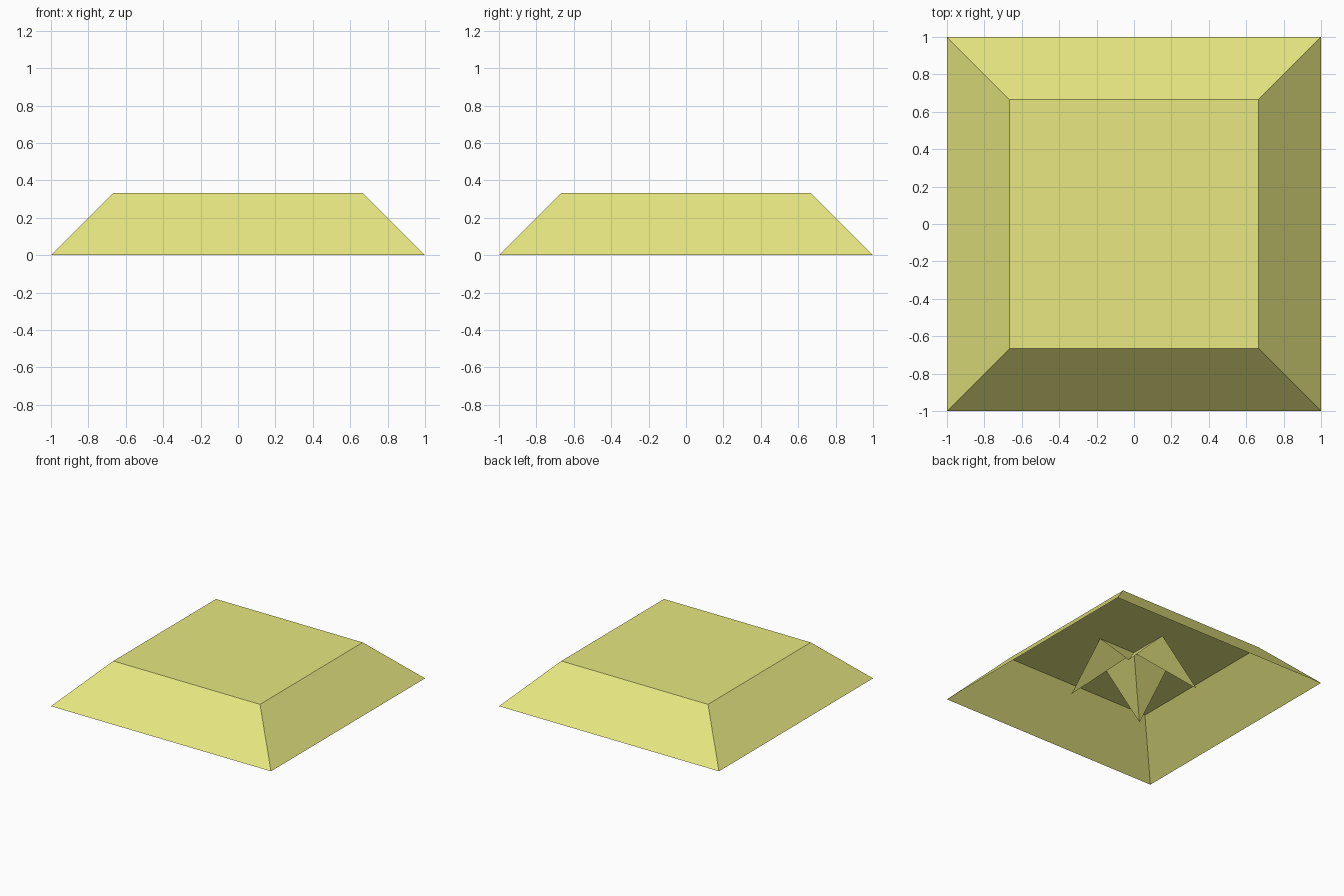
import bpy, bmesh, math
from mathutils import Matrix

if "Cube" in bpy.data.objects:
    bpy.data.objects.remove(bpy.data.objects["Cube"])

T = 1 / 3  # everything sits on a grid of thirds

mat = bpy.data.materials.new("pale_yellow")
mat.diffuse_color = (0.8, 0.8, 0.22, 1)
mat.use_nodes = True
mat.node_tree.nodes["Principled BSDF"].inputs["Base Color"].default_value = mat.diffuse_color


def finish(bm, name):
    mesh = bpy.data.meshes.new(name)
    bm.to_mesh(mesh)
    bm.free()
    mesh.materials.append(mat)
    obj = bpy.data.objects.new(name, mesh)
    bpy.context.collection.objects.link(obj)
    return obj


# Outer shell: square frustum, open underneath
bm = bmesh.new()
place = Matrix.Translation((0, 0, T / 2)) @ Matrix.Rotation(math.pi / 4, 4, 'Z')
bmesh.ops.create_cone(bm, cap_ends=True, cap_tris=False, segments=4,
                      radius1=math.sqrt(2), radius2=math.sqrt(2) * 2 * T,
                      depth=T, matrix=place)
bottom = min(bm.faces, key=lambda f: f.calc_center_median().z)
bmesh.ops.delete(bm, geom=[bottom], context='FACES_ONLY')
finish(bm, "shell")

# Folded star inside: four points reach down from the middle of the roof
bm = bmesh.new()
centre = bm.verts.new((0, 0, T))
ring = []
for i in range(8):
    a = i * math.pi / 4
    tip = i % 2 == 1
    r = T * math.sqrt(2) if tip else T
    ring.append(bm.verts.new((r * math.cos(a), r * math.sin(a), 0 if tip else T)))
for i in range(8):
    bm.faces.new((centre, ring[(i + 1) % 8], ring[i]))
finish(bm, "folded_star")
